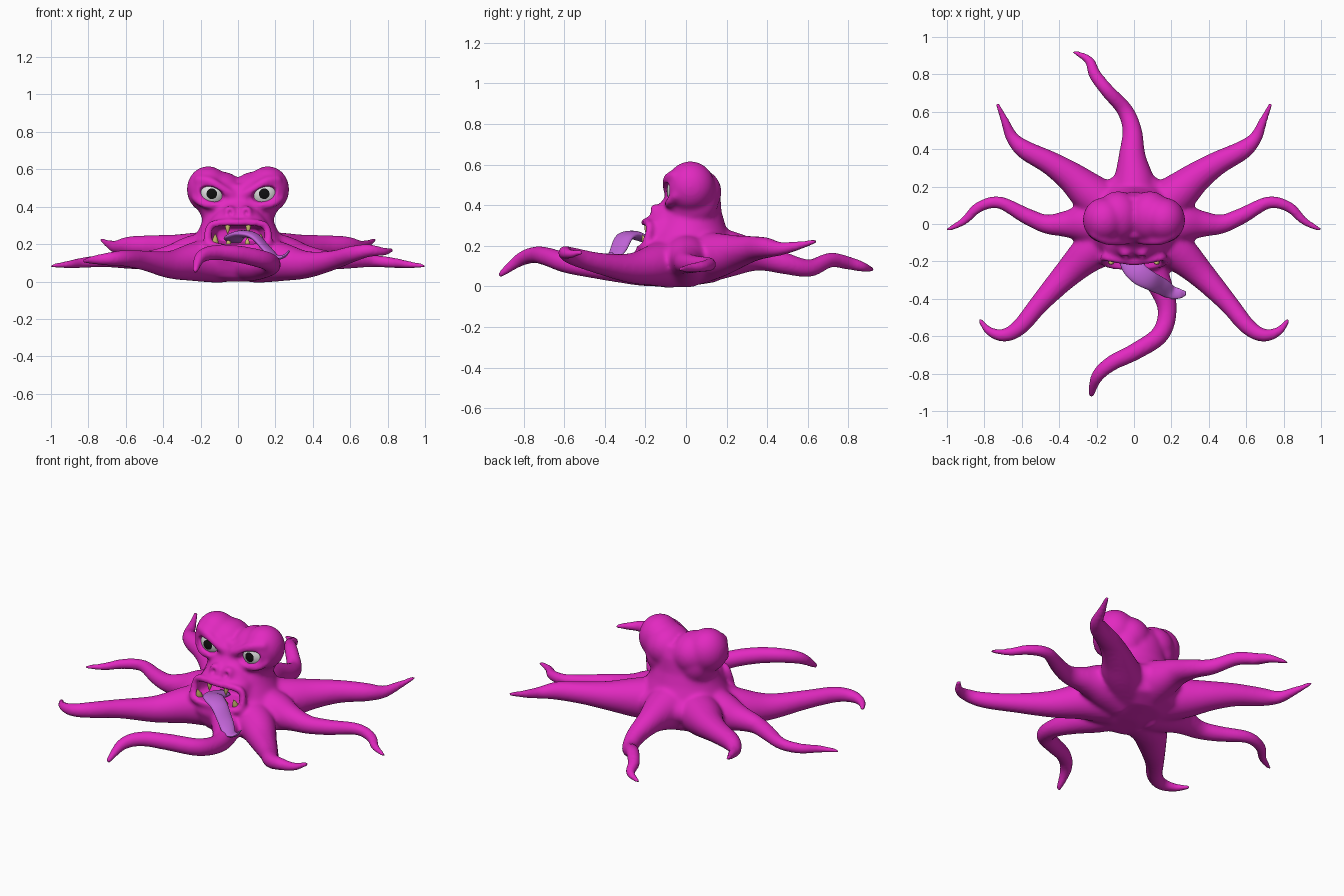
import bpy, bmesh, math
from mathutils import Vector, Matrix

cube = bpy.data.objects.get("Cube")
if cube:
    bpy.data.objects.remove(cube)


def material(name, rgb):
    m = bpy.data.materials.new(name)
    m.use_nodes = True
    color = (*rgb, 1)
    m.diffuse_color = color
    m.node_tree.nodes["Principled BSDF"].inputs["Base Color"].default_value = color
    return m


SKIN = material("magenta_skin", (0.76, 0.022, 0.53))
TONGUE = material("lilac_tongue", (0.54, 0.13, 0.69))
TOOTH = material("yellow_tooth", (0.62, 0.52, 0.16))
WHITE = material("eye_white", (0.75, 0.75, 0.75))
BLACK = material("pupil_black", (0.005, 0.005, 0.005))


def loft(bm, rings, power=1.0, sides=24):
    """Skin a closed tube over rings of (centre, u axis, v axis)."""
    def bend(t):
        return math.copysign(abs(t) ** power, t)
    loops = []
    for c, u, v in rings:
        angles = [2 * math.pi * i / sides for i in range(sides)]
        loops.append([bm.verts.new(c + u * bend(math.cos(a)) + v * bend(math.sin(a)))
                      for a in angles])
    for a, b in zip(loops, loops[1:]):
        for i in range(sides):
            j = (i + 1) % sides
            bm.faces.new((a[i], a[j], b[j], b[i]))
    bm.faces.new(loops[0])
    bm.faces.new(loops[-1])


def spline(points, steps=7):
    """Catmull-Rom samples through (x, y, z, radius) points."""
    p = [Vector(q) for q in points]
    p = [2 * p[0] - p[1]] + p + [2 * p[-1] - p[-2]]
    out = []
    for a, b, c, d in zip(p, p[1:], p[2:], p[3:]):
        for i in range(steps):
            t = i / steps
            out.append(0.5 * (2 * b + (c - a) * t + (2 * a - 5 * b + 4 * c - d) * t * t
                              + (3 * b - a - 3 * c + d) * t ** 3))
    return out + [p[-2]]


def tube(bm, points, up=(0, 0, 1), flat=1.0):
    s = spline(points)
    rings = []
    for i, q in enumerate(s):
        tangent = (s[min(i + 1, len(s) - 1)] - s[max(i - 1, 0)]).to_3d().normalized()
        u = tangent.cross(Vector(up)).normalized()
        r = max(q.w, 0.002)
        rings.append((q.to_3d(), u * r, u.cross(tangent) * r * flat))
    loft(bm, rings)


def stack(bm, rows, power=1.0):
    """Upright loft from rows of (z, y centre, x radius, y radius)."""
    loft(bm, [(Vector((0, y, z)), Vector((rx, 0, 0)), Vector((0, ry, 0)))
              for z, y, rx, ry in rows], power, 40)


def ball(bm, centre, radii, tilt=0.0):
    m = Matrix.Translation(centre) @ Matrix.Rotation(tilt, 4, "Y") @ Matrix.Diagonal((*radii, 1))
    bmesh.ops.create_uvsphere(bm, u_segments=32, v_segments=20, radius=1, matrix=m)


def flip(points, side):
    return [(p[0] * side, *p[1:]) for p in points]


def finish(name, bm, *mats):
    bmesh.ops.recalc_face_normals(bm, faces=bm.faces)
    mesh = bpy.data.meshes.new(name)
    bm.to_mesh(mesh)
    bm.free()
    for m in mats:
        mesh.materials.append(m)
    for f in mesh.polygons:
        f.use_smooth = True
    ob = bpy.data.objects.new(name, mesh)
    bpy.context.scene.collection.objects.link(ob)
    return ob


# Torso, web under the back tentacle, and muzzle
bm = bmesh.new()
stack(bm, [(0.0, -.08, .08, .08), (.02, -.03, .18, .17), (.06, 0, .255, .225), (.13, 0, .295, .25),
           (.19, 0, .265, .24), (.24, .005, .23, .215), (.3, .01, .2, .185),
           (.37, .02, .175, .155), (.45, .035, .16, .135), (.52, .035, .08, .11)])
ball(bm, (0, .16, .165), (.18, .12, .09))
stack(bm, [(.13, -.08, .15, .12), (.19, -.1, .175, .13), (.26, -.085, .17, .125),
           (.32, -.065, .155, .125), (.38, -.04, .11, .115), (.43, -.02, .07, .09)], 0.65)

# Lips, the lower one jutting forward
tube(bm, [(0, -.228, .188, .02), (.12, -.222, .188, .02), (.165, -.2, .21, .02),
          (.158, -.18, .28, .02), (.125, -.186, .31, .02), (0, -.203, .316, .02),
          (-.125, -.186, .31, .02), (-.158, -.18, .28, .02), (-.165, -.2, .21, .02),
          (-.12, -.222, .188, .02), (0, -.228, .188, .02)], up=(0, 1, 0))

# Mirrored tentacles at the back and sides
PAIRS = [
    [(.1, .06, .14, .13), (.235, .165, .155, .108), (.335, .25, .17, .083), (.45, .327, .185, .064),
     (.58, .395, .19, .052), (.65, .46, .185, .036), (.69, .55, .2, .024), (.735, .65, .225, .013)],
    [(.1, 0, .13, .14), (.25, .005, .135, .112), (.36, 0, .125, .073), (.47, 0, .115, .052),
     (.58, .045, .11, .044), (.72, .115, .11, .034), (.83, .09, .1, .03),
     (.91, .015, .09, .023), (1.005, -.035, .082, .013)],
]
for side in (1, -1):
    for path in PAIRS:
        tube(bm, flip(path, side))

# Front corner tentacles, with the hook raised on the left only
for side, lift in ((1, .045), (-1, 0)):
    tube(bm, flip([(.1, -.08, .12, .13), (.23, -.15, .105, .105), (.36, -.27, .09, .075),
                   (.5, -.42, .112, .054), (.61, -.55, .124 + lift / 2, .045),
                   (.695, -.595, .12 + lift, .036), (.775, -.572, .115 + lift, .025),
                   (.83, -.505, .11 + lift * 1.3, .013)], side))

# Single back and front tentacles
tube(bm, [(0, .08, .16, .15), (0, .22, .16, .115), (-.01, .36, .15, .074), (-.01, .5, .11, .053),
          (-.05, .61, .09, .044), (-.14, .71, .13, .038), (-.21, .8, .115, .034),
          (-.24, .875, .095, .026), (-.33, .925, .08, .013)])
tube(bm, [(.03, -.08, .11, .11), (.07, -.2, .09, .09), (.14, -.33, .085, .067),
          (.178, -.46, .092, .052), (.14, -.59, .115, .05), (.01, -.68, .145, .047),
          (-.12, -.745, .155, .042), (-.2, -.82, .13, .034), (-.23, -.925, .05, .015)])

# Eye lobes with fillers into crown and neck, brows, lower lids and nostril bumps
for side in (1, -1):
    ball(bm, (.16 * side, .022, .492), (.114, .12, .125))
    ball(bm, (.085 * side, .04, .465), (.122, .136, .122))
    ball(bm, (.11 * side, .035, .42), (.105, .125, .13))
    tube(bm, flip([(.025, -.085, .46, .024), (.09, -.09, .497, .027), (.15, -.085, .533, .027),
                   (.225, -.05, .545, .025)], side))
    tube(bm, flip([(.045, -.075, .428, .02), (.12, -.088, .408, .02), (.19, -.08, .415, .02),
                   (.24, -.045, .455, .02)], side))
    ball(bm, (.044 * side, -.15, .37), (.036, .034, .038))
body = finish("body", bm)

# Hollows for the mouth, nostrils and eye sockets
bm = bmesh.new()
loft(bm, [(Vector((0, y, .25)), Vector((w, 0, 0)), Vector((0, 0, h)))
          for y, w, h in ((-.3, .142, .05), (-.17, .142, .05), (-.08, .11, .035))], 0.5, 32)
for side in (1, -1):
    ball(bm, (.043 * side, -.19, .368), (.018, .028, .021))
    ball(bm, (.142 * side, -.1, .467), (.072, .055, .04), -.33 * side)
cutter = finish("hollow_cutter", bm)
cutter.hide_render = True

# Fuse everything into one soft skin, carve it and keep the result
for kind, amount in (("REMESH", .011), ("SMOOTH", 8), ("BOOLEAN", 0), ("REMESH", .008), ("SMOOTH", 5)):
    mod = body.modifiers.new(kind.lower(), kind)
    if kind == "REMESH":
        mod.mode = "VOXEL"
        mod.voxel_size = amount
    elif kind == "SMOOTH":
        mod.factor = 0.5
        mod.iterations = amount
    else:
        mod.operation = "DIFFERENCE"
        mod.solver = "EXACT"
        mod.object = cutter
bpy.context.view_layer.update()
skin = bpy.data.meshes.new_from_object(body.evaluated_get(bpy.context.evaluated_depsgraph_get()))
body.modifiers.clear()
body.data = skin
skin.materials.clear()
skin.materials.append(SKIN)
for f in skin.polygons:
    f.use_smooth = True
    f.material_index = 0
bpy.data.objects.remove(cutter)

# Eyes with the pupil on the forward cap
for side, label in ((1, "left"), (-1, "right")):
    bm = bmesh.new()
    centre = Vector((.14 * side, -.012, .469))
    m = Matrix.Translation(centre) @ Matrix.Rotation(math.pi / 2, 4, "X")
    bmesh.ops.create_uvsphere(bm, u_segments=32, v_segments=27, radius=.083, matrix=m)
    for f in bm.faces:
        forward = -(f.calc_center_median() - centre).normalized().y
        f.material_index = int(forward > math.cos(math.radians(20)))
    finish(label + "_eye", bm, WHITE, BLACK)

# Teeth: (x, root z, tip z, radius, forward lean)
bm = bmesh.new()
for side in (1, -1):
    for x, root, tip, r, lean in ((.122, .19, .255, .019, .026), (.05, .19, .235, .015, .01),
                                  (.055, .31, .255, .015, .005)):
        x *= side
        tube(bm, [(x, -.19, root, r), (x, -.19 - lean / 2, (root + tip) / 2, r * .8),
                  (x, -.19 - lean, tip, .002)], up=(0, 1, 0))
finish("teeth", bm, TOOTH)

# Tongue lolling out to one side
bm = bmesh.new()
tube(bm, [(-.02, -.1, .215, .04), (-.02, -.2, .235, .056), (.025, -.265, .255, .056),
          (.09, -.305, .24, .05), (.15, -.335, .178, .045), (.2, -.365, .132, .036),
          (.245, -.372, .135, .026), (.275, -.37, .165, .012)], flat=.35)
finish("tongue", bm, TONGUE)
